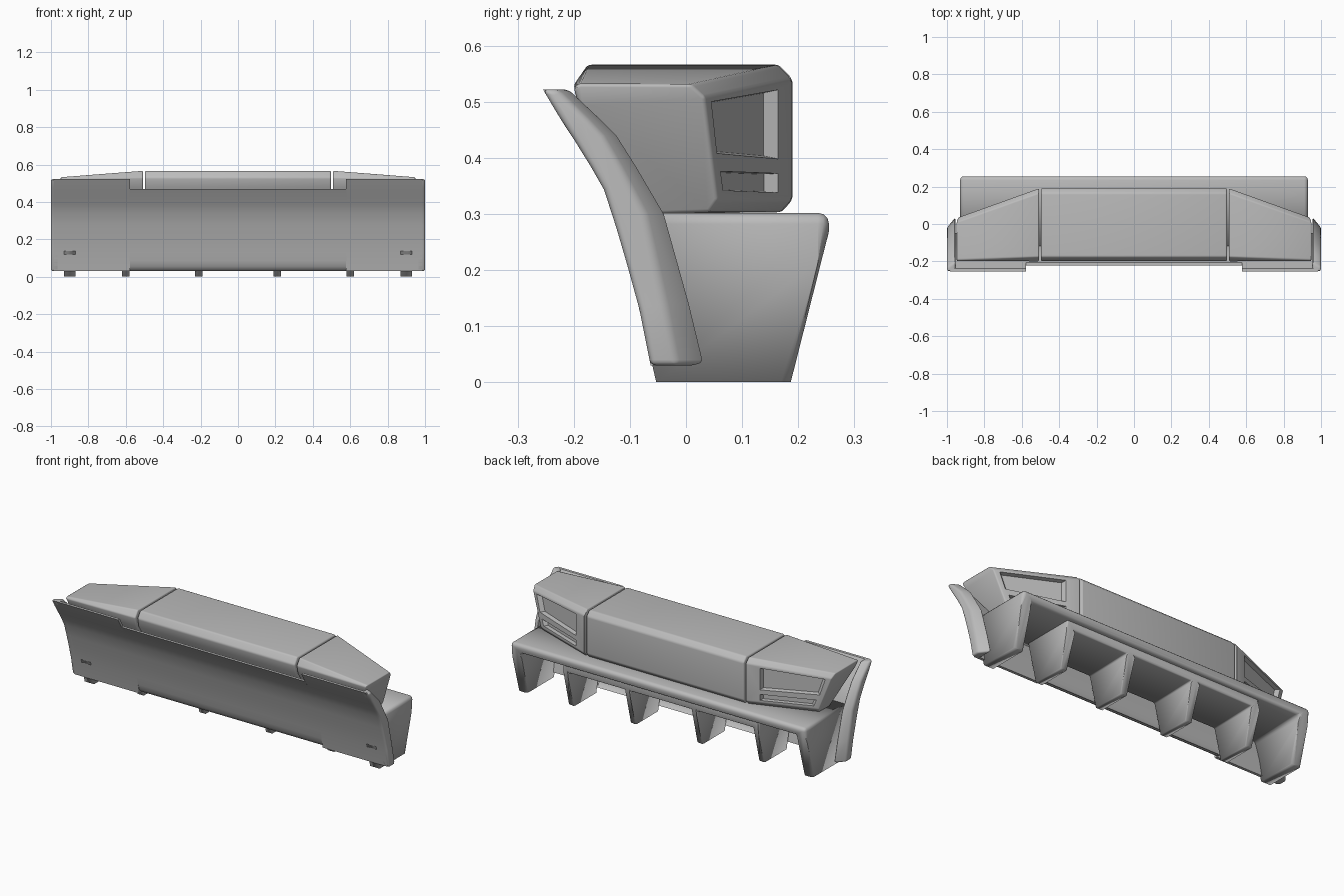
import bpy, bmesh, math
from mathutils import Vector

if "Cube" in bpy.data.objects:
    bpy.data.objects.remove(bpy.data.objects["Cube"])

grey = bpy.data.materials.new("plain grey")
grey.use_nodes = True
grey.diffuse_color = (0.5, 0.5, 0.5, 1)
grey.node_tree.nodes["Principled BSDF"].inputs["Base Color"].default_value = (0.5, 0.5, 0.5, 1)


def finish(name, bm, bevel=0.0, cutters=()):
    """Turn a bmesh into an object with rounded edges and optional cuts."""
    bmesh.ops.recalc_face_normals(bm, faces=bm.faces)
    mesh = bpy.data.meshes.new(name)
    bm.to_mesh(mesh)
    bm.free()
    mesh.materials.append(grey)
    obj = bpy.data.objects.new(name, mesh)
    bpy.context.collection.objects.link(obj)
    if bevel:
        mod = obj.modifiers.new("rounding", "BEVEL")
        mod.width, mod.segments = bevel, 3
        mod.limit_method, mod.angle_limit = "ANGLE", math.radians(28)
    for cutter in cutters:
        mod = obj.modifiers.new("recess", "BOOLEAN")
        mod.operation, mod.object, mod.solver = "DIFFERENCE", cutter, "EXACT"
    bpy.ops.object.select_all(action="DESELECT")
    bpy.context.view_layer.objects.active = obj
    obj.select_set(True)
    for mod in list(obj.modifiers):
        bpy.ops.object.modifier_apply(modifier=mod.name)
    bpy.ops.object.shade_smooth_by_angle(angle=math.radians(35))
    return obj


def loft(ring_a, ring_b):
    """Solid between two matching rings of 3D points."""
    bm = bmesh.new()
    a = [bm.verts.new(p) for p in ring_a]
    b = [bm.verts.new(p) for p in ring_b]
    bm.faces.new(a)
    bm.faces.new(b[::-1])
    for i in range(len(a)):
        j = (i + 1) % len(a)
        bm.faces.new((a[i], b[i], b[j], a[j]))
    return bm


def slab(profile, x0, x1):
    """Extrude a (y, z) profile along x."""
    return loft([(x0, y, z) for y, z in profile], [(x1, y, z) for y, z in profile])


def trim(bm, co, normal):
    """Cut away everything beyond a plane and close the hole."""
    bmesh.ops.bisect_plane(bm, geom=bm.verts[:] + bm.edges[:] + bm.faces[:],
                           plane_co=co, plane_no=normal, clear_outer=True)
    bmesh.ops.holes_fill(bm, edges=[e for e in bm.edges if e.is_boundary], sides=0)


# Upper body: centre block and two side pods that taper outwards and downwards
inner = [(-.175, .566), (.165, .566), (.19, .54), (.19, .325),
         (.17, .303), (-.08, .3), (-.19, .48), (-.2, .53)]
finish("centre_block", slab(inner, -.497, .497), .008)


def back_y(x):
    return .19 - (x - .508) * .36


def end_x(z):
    return .95 - (.53 - z) * .35


def rear_point(z, inset=0.0):
    return (end_x(z), back_y(end_x(z)) - inset, z)


outer = [(.95, -.19, .532), rear_point(.531, .022), rear_point(.508), rear_point(.325),
         rear_point(.303, .018), (end_x(.3), -.05, .3), (.936, -.19, .49), (.948, -.2, .525)]
upper_opening = [(.58, .521), (.91, .5), (.882, .408), (.58, .398)]
lower_opening = [(.58, .372), (.865, .376), (.852, .342), (.58, .338)]
inward = Vector((-.34, -.94, 0))
for side, label in ((1, "left"), (-1, "right")):
    cutters = []
    for quad in (upper_opening, lower_opening):
        points = [Vector((x, back_y(x), z)) for x, z in quad]
        middle = sum(points, Vector()) / len(points)
        rings = []
        for depth in (-.05, .022):
            flared = [middle + (p - middle) * (1 - 4 * depth) + inward * depth for p in points]
            rings.append([(side * p.x, p.y, p.z) for p in flared])
        cutter = finish(label + "_recess_cutter", loft(*rings))
        cutter.hide_render = True
        cutters.append(cutter)
    pod = loft([(side * .508, y, z) for y, z in inner],
               [(side * x, y, z) for x, y, z in outer])
    finish(label + "_side_pod", pod, .014, cutters)
    for cutter in cutters:
        bpy.data.objects.remove(cutter)

# Curved front panel: thin sheet, low in the middle, taller at the ends
curve = [(-.255, .522), (-.229, .478), (-.198, .43), (-.17, .385), (-.146, .343),
         (-.124, .275), (-.105, .21), (-.083, .13), (-.063, .03)]
thick = .016


def panel(front):
    return front + [(y + thick, z) for y, z in reversed(front)]


lip = [(-.074, .085), (-.064, .055), (-.052, .038), (-.04, .031)]
finish("front_panel_middle", slab(panel([(-.223, .468)] + curve[2:-1] + lip), -.58, .58))

# Panel ends and the wings that wrap them backwards, tapering to the rear
rear = [(.037, .03), (.01, .14), (-.035, .3), (-.085, .385),
        (-.12, .44), (-.15, .47), (-.205, .522)]
for side, label in ((1, "left"), (-1, "right")):
    finish(label + "_front_panel", slab(panel(curve), side * .578, side * .985))
    wing = loft([(side * .955, y, z) for y, z in curve + rear],
                [(side, y, z) for y, z in curve]
                + [(side, y - .025 - .06 * (.522 - z), z) for y, z in rear])
    finish(label + "_end_wing", wing, .01)


def comb(name, teeth, width, top, ceiling, back, knee, foot, front, bevel):
    """Shelf with downward fins; the lower back slopes and the feet are flat."""
    h = width / 2
    points = [(-teeth[-1] - h, top), (teeth[-1] + h, top)]
    for x in reversed(teeth):
        notch = [(x + h, ceiling), (x + h, -.06), (x - h, -.06), (x - h, ceiling)]
        points += notch[x == teeth[-1]:4 - (x == teeth[0])]
    bm = loft([(x, -.2, z) for x, z in points], [(x, back, z) for x, z in points])
    trim(bm, (0, foot, 0), Vector((0, knee, foot - back)))
    obj = finish(name, bm, bevel)
    bm = bmesh.new()
    bm.from_mesh(obj.data)
    trim(bm, (0, 0, 0), Vector((0, 0, -1)))
    trim(bm, (0, front, 0), Vector((0, -.3, -.07)))
    bm.to_mesh(obj.data)
    bm.free()


# Lower shelf with end plates, and the smaller finned frame beneath it
comb("lower_shelf", [-.9, .9], .06, .302, .25, .255, .21, .19, -.053, .02)
comb("fin_frame", [-.6, -.21, .21, .6], .04, .262, .205, .225, .19, .175, -.02, .009)
